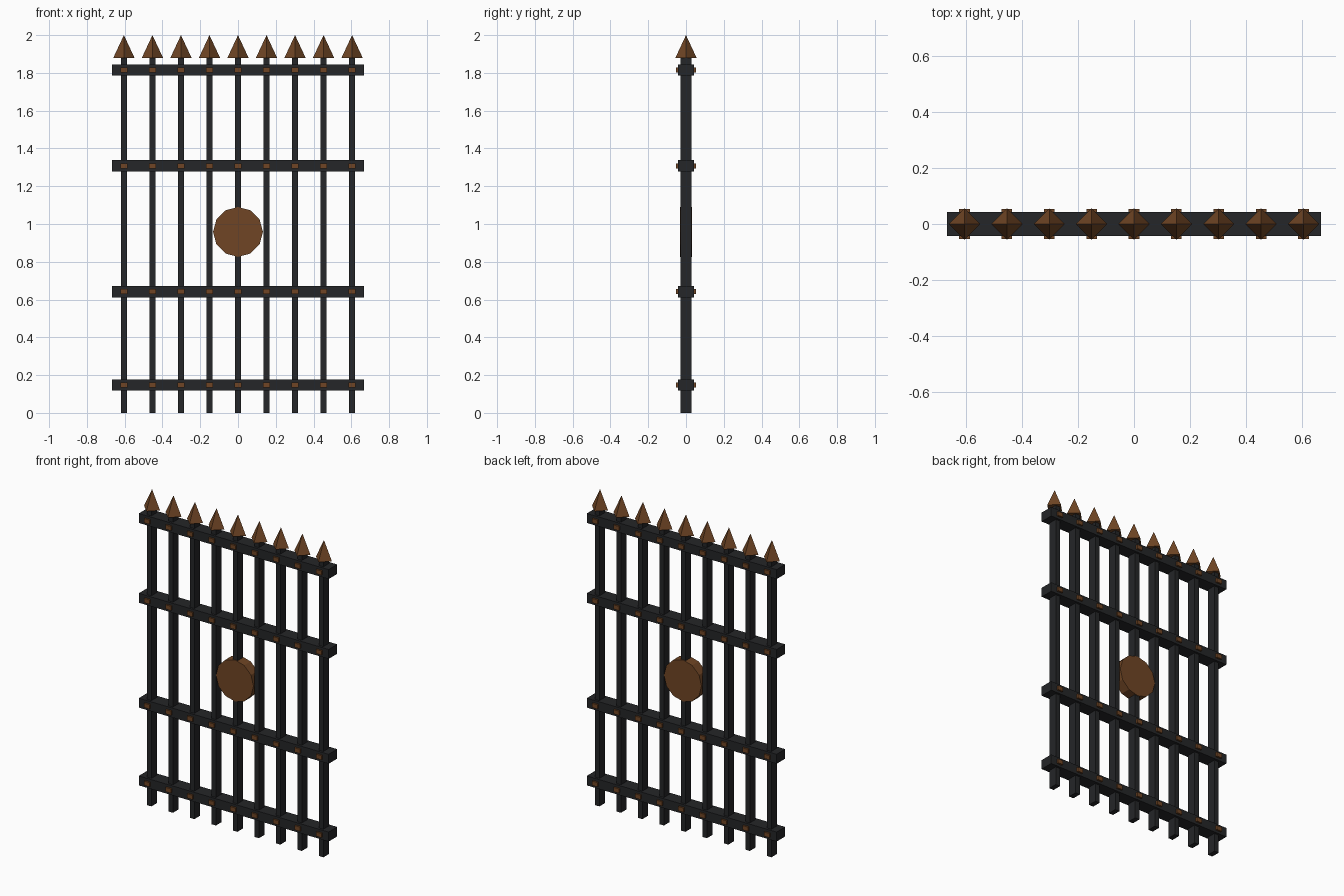
import bpy
import math

cube = bpy.data.objects.get("Cube")
if cube:
    bpy.data.objects.remove(cube, do_unlink=True)


def make_material(name, color):
    mat = bpy.data.materials.new(name)
    mat.use_nodes = True
    mat.diffuse_color = color
    bsdf = next(n for n in mat.node_tree.nodes if n.type == 'BSDF_PRINCIPLED')
    bsdf.inputs["Base Color"].default_value = color
    return mat


iron = make_material("dark iron", (0.018, 0.019, 0.021, 1))
rust = make_material("rusty brown", (0.16, 0.06, 0.018, 1))


def finish(name, mat):
    obj = bpy.context.object
    obj.name = name
    obj.data.materials.append(mat)
    return obj


def box(name, center, size, mat):
    bpy.ops.mesh.primitive_cube_add(size=1, location=center)
    obj = finish(name, mat)
    obj.scale = size
    bpy.ops.object.transform_apply(location=False, rotation=False, scale=True)
    return obj


BAR_XS = [i * 0.151 for i in range(-4, 5)]
RAIL_ZS = [0.148, 0.642, 1.308, 1.815]
BAR_TOP = 1.905
SPIKE_BASE = 1.88

# Upright bars with four-sided spear points
for x in BAR_XS:
    box("upright_bar", (x, 0, BAR_TOP / 2), (0.032, 0.058, BAR_TOP), iron)
    height = 2 - SPIKE_BASE
    bpy.ops.mesh.primitive_cone_add(vertices=4, radius1=0.056, radius2=0, depth=height,
                                    location=(x, 0, SPIKE_BASE + height / 2))
    finish("spear_point", rust)

# Cross rails with rivets on both faces at every bar
for z in RAIL_ZS:
    box("cross_rail", (0, 0, z), (1.334, 0.086, 0.06), iron)
    for x in BAR_XS:
        for side in (-1, 1):
            box("rivet", (x, side * 0.046, z), (0.038, 0.016, 0.027), rust)

# Round boss in the middle of the gate
bpy.ops.mesh.primitive_cylinder_add(vertices=12, radius=0.132, depth=0.066,
                                    location=(0, 0, 0.958),
                                    rotation=(math.pi / 2, 0, 0))
finish("round_boss", rust)
